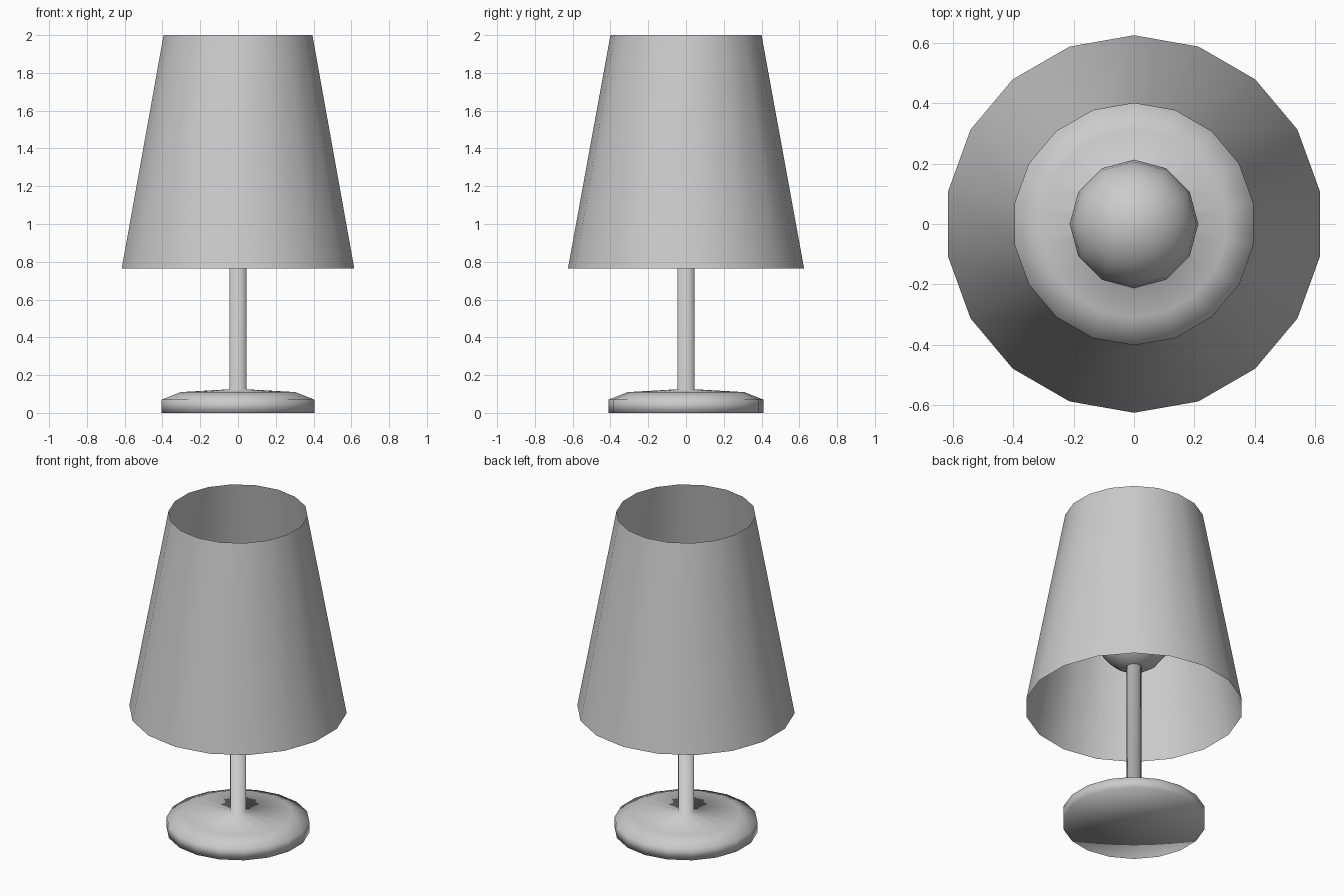
import bpy, bmesh
from math import sin, cos, pi

if "Cube" in bpy.data.objects:
    bpy.data.objects.remove(bpy.data.objects["Cube"])


def lathe(name, profile, sides):
    """Spin a (radius, z) profile around z, with a vertex column facing +y."""
    bm = bmesh.new()
    rings = []
    for r, z in profile:
        if r == 0:
            rings.append([bm.verts.new((0, 0, z))] * sides)
        else:
            rings.append([bm.verts.new((-r * sin(2 * pi * i / sides), r * cos(2 * pi * i / sides), z))
                          for i in range(sides)])
    for low, high in zip(rings, rings[1:]):
        for i in range(sides):
            j = (i + 1) % sides
            corners = dict.fromkeys((low[i], low[j], high[j], high[i]))
            bm.faces.new(list(corners))
    mesh = bpy.data.meshes.new(name)
    bm.to_mesh(mesh)
    bm.free()
    mesh.shade_smooth()
    obj = bpy.data.objects.new(name, mesh)
    bpy.context.collection.objects.link(obj)
    return obj


# Round foot flowing into the thin stem
lathe("base_and_stem", [(0, 0), (0.41, 0), (0.41, 0.07), (0.31, 0.11), (0.045, 0.125),
                        (0.045, 1.04), (0, 1.04)], 18)

# Round bulb on top of the stem
R, ZC, RINGS = 0.213, 1.236, 12
arc = [(R * sin(pi * k / RINGS), ZC - R * cos(pi * k / RINGS)) for k in range(1, RINGS)]
lathe("bulb", [(0, ZC - R)] + arc + [(0, ZC + R)], 12)

# Open tapered shade, a single thin sheet
lathe("lampshade", [(0.625, 0.765), (0.40, 2.0)], 18)
